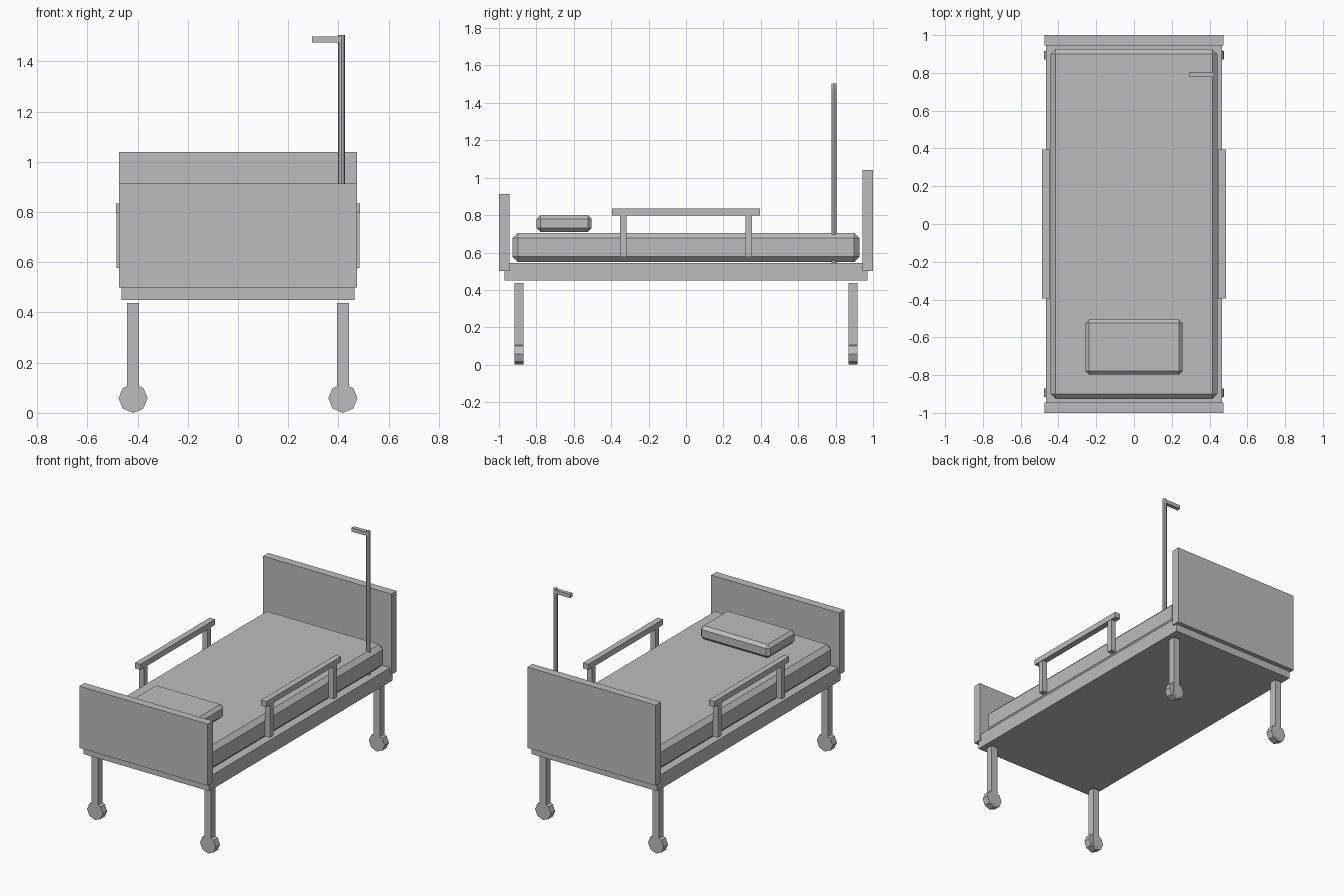
import bpy, math
from mathutils import Vector

if "Cube" in bpy.data.objects:
    bpy.data.objects.remove(bpy.data.objects["Cube"], do_unlink=True)


def material(name, colour):
    m = bpy.data.materials.new(name)
    m.use_nodes = True
    m.diffuse_color = colour
    m.node_tree.nodes["Principled BSDF"].inputs["Base Color"].default_value = colour
    return m


grey = material("light grey", (0.5, 0.51, 0.51, 1))


def box(name, low, high, bevel=0):
    low, high = Vector(low), Vector(high)
    bpy.ops.mesh.primitive_cube_add(size=1, location=(low + high) / 2)
    ob = bpy.context.object
    ob.name = name
    ob.scale = high - low
    bpy.ops.object.transform_apply(location=False, rotation=False, scale=True)
    ob.data.materials.append(grey)
    if bevel:
        mod = ob.modifiers.new("chamfer", 'BEVEL')
        mod.width = bevel
        mod.segments = 1
    return ob


def cylinder(name, centre, radius, depth, sides=8, rotation=(0, 0, 0)):
    bpy.ops.mesh.primitive_cylinder_add(vertices=sides, radius=radius, depth=depth,
                                        location=centre, rotation=rotation)
    ob = bpy.context.object
    ob.name = name
    ob.data.materials.append(grey)
    return ob


# Frame, end boards and bedding
box("bed_frame", (-0.465, -0.97, 0.45), (0.465, 0.97, 0.545))
box("front_board", (-0.475, -1, 0.5), (0.475, -0.945, 0.913))
box("back_board", (-0.475, 0.945, 0.5), (0.475, 1, 1.04))
box("mattress", (-0.443, -0.927, 0.55), (0.443, 0.927, 0.705), 0.028)
box("pillow", (-0.257, -0.798, 0.71), (0.257, -0.505, 0.8), 0.02)

# Legs with octagonal wheels
for sx, side in ((-1, "right"), (1, "left")):
    for sy, end in ((-1, "front"), (1, "back")):
        x, y = sx * 0.418, sy * 0.893
        box(f"{end}_{side}_leg", (x - 0.024, y - 0.024, 0.02), (x + 0.024, y + 0.024, 0.438))
        cylinder(f"{end}_{side}_wheel", (x, y, 0.058), 0.058, 0.046,
                 rotation=(math.pi / 2, 0, 0))

    # Side rail on two posts
    x = sx * 0.466
    box(f"{side}_rail", (x - 0.02, -0.395, 0.798), (x + 0.02, 0.395, 0.835))
    for y, end in ((-0.336, "front"), (0.336, "back")):
        box(f"{side}_rail_{end}_post", (x - 0.018, y - 0.018, 0.577), (x + 0.018, y + 0.018, 0.798))

# Drip pole with its arm
cylinder("drip_pole", (0.412, 0.791, 1.025), 0.014, 0.96)
box("drip_arm", (0.295, 0.778, 1.475), (0.42, 0.804, 1.5))
